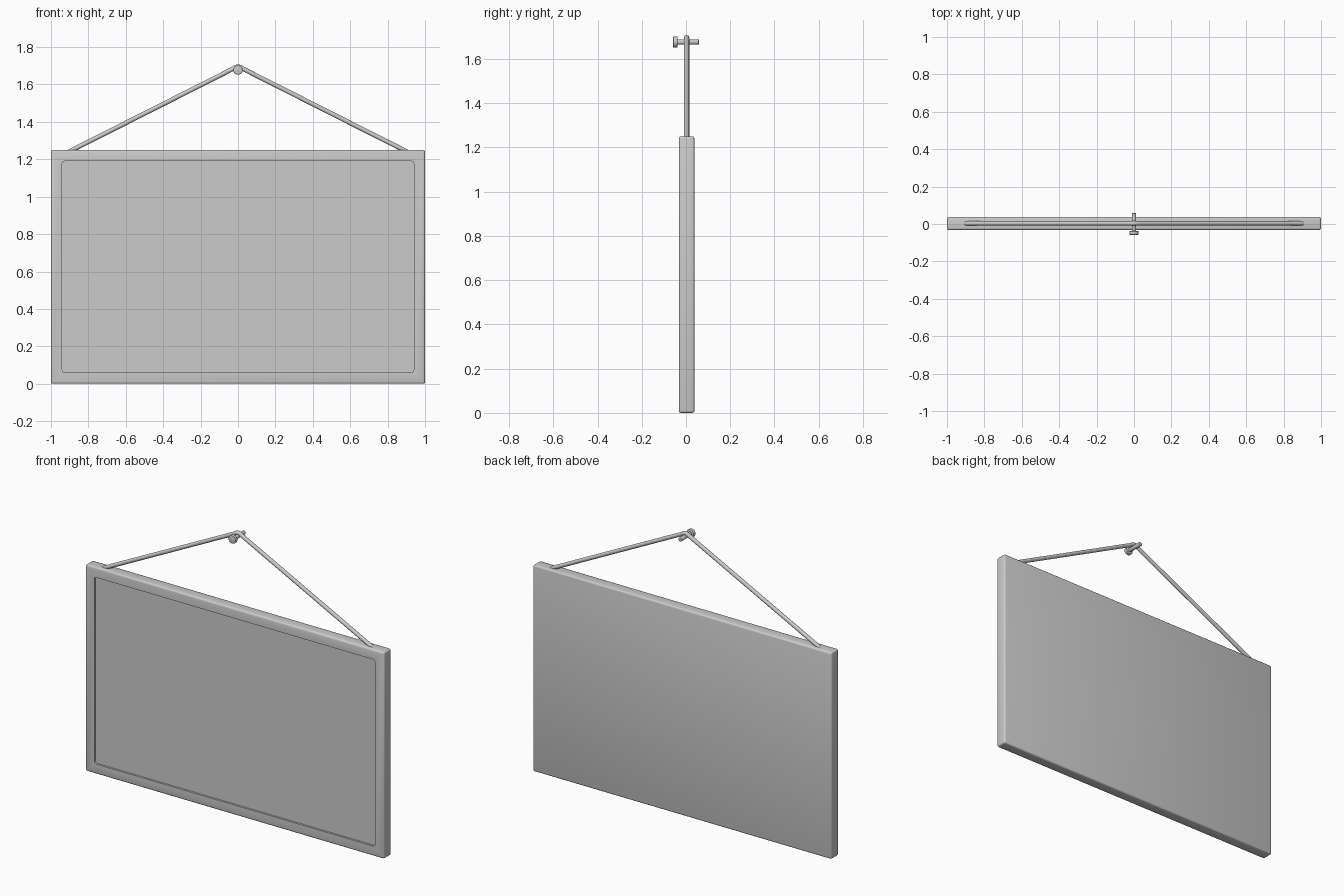
import bpy, bmesh, math
from mathutils import Vector, Matrix

if "Cube" in bpy.data.objects:
    bpy.data.objects.remove(bpy.data.objects["Cube"])


def finish(bm, name):
    mesh = bpy.data.meshes.new(name)
    bm.to_mesh(mesh)
    bm.free()
    ob = bpy.data.objects.new(name, mesh)
    bpy.context.collection.objects.link(ob)
    smooth(ob)
    return ob


def smooth(ob):
    bpy.ops.object.select_all(action='DESELECT')
    bpy.context.view_layer.objects.active = ob
    ob.select_set(True)
    bpy.ops.object.shade_smooth_by_angle(angle=math.radians(35))


# Board: rounded slab with a shallow framed recess in the front face
W, H, Y0, Y1 = 2.0, 1.25, -0.032, 0.038
EDGE, BORDER, DEPTH = 0.01, 0.06, 0.012
bm = bmesh.new()
bmesh.ops.create_cube(bm, size=1, matrix=Matrix.Translation((0, (Y0 + Y1) / 2, H / 2))
                      @ Matrix.Diagonal((W, Y1 - Y0, H, 1)))
bmesh.ops.bevel(bm, geom=bm.edges[:], offset=EDGE, segments=3, profile=0.5, affect='EDGES')
bm.normal_update()
front = max(bm.faces, key=lambda f: f.calc_area() * -f.normal.y)
bmesh.ops.inset_region(bm, faces=[front], thickness=BORDER - EDGE, use_even_offset=True)
bmesh.ops.inset_region(bm, faces=[front], thickness=0.0)
for v in front.verts:
    v.co.y += DEPTH
corners = [e for v in front.verts for e in v.link_edges
           if abs(e.verts[0].co.y - e.verts[1].co.y) > DEPTH * 0.9
           and abs(e.verts[0].co.x - e.verts[1].co.x) < 0.002]
bmesh.ops.bevel(bm, geom=corners, offset=0.014, segments=4, profile=0.5, affect='EDGES')
bm.normal_update()
finish(bm, "board")

# Hanging cord: straight sides bending over the nail
side = [(0.905, 1.24), (0.03, 1.682), (0.014, 1.692)]
path = [(-x, z) for x, z in side] + [(0, 1.696)] + side[::-1]
curve = bpy.data.curves.new("cord", 'CURVE')
curve.dimensions = '3D'
curve.bevel_depth = 0.012
curve.bevel_resolution = 4
curve.use_fill_caps = True
spline = curve.splines.new('POLY')
spline.points.add(len(path) - 1)
for p, (x, z) in zip(spline.points, path):
    p.co = (x, 0.003, z, 1)
cord = bpy.data.objects.new("cord", curve)
bpy.context.collection.objects.link(cord)
bpy.context.view_layer.objects.active = cord
cord.select_set(True)
bpy.ops.object.convert(target='MESH')
smooth(bpy.context.view_layer.objects.active)

# Nail: shaft and head in front, lying along y
NAIL_Z = 1.677
for name, y0, y1, r, bev in (("nail_shaft", -0.045, 0.058, 0.012, 0.002),
                             ("nail_head", -0.058, -0.038, 0.025, 0.004)):
    bm = bmesh.new()
    bmesh.ops.create_cone(bm, cap_ends=True, segments=24, radius1=r, radius2=r, depth=y1 - y0,
                          matrix=Matrix.Translation((0, (y0 + y1) / 2, NAIL_Z))
                          @ Matrix.Rotation(math.pi / 2, 4, 'X'))
    rims = [e for e in bm.edges if abs(e.verts[0].co.y - e.verts[1].co.y) < 1e-4]
    bmesh.ops.bevel(bm, geom=rims, offset=bev, segments=2, profile=0.5, affect='EDGES')
    finish(bm, name)
